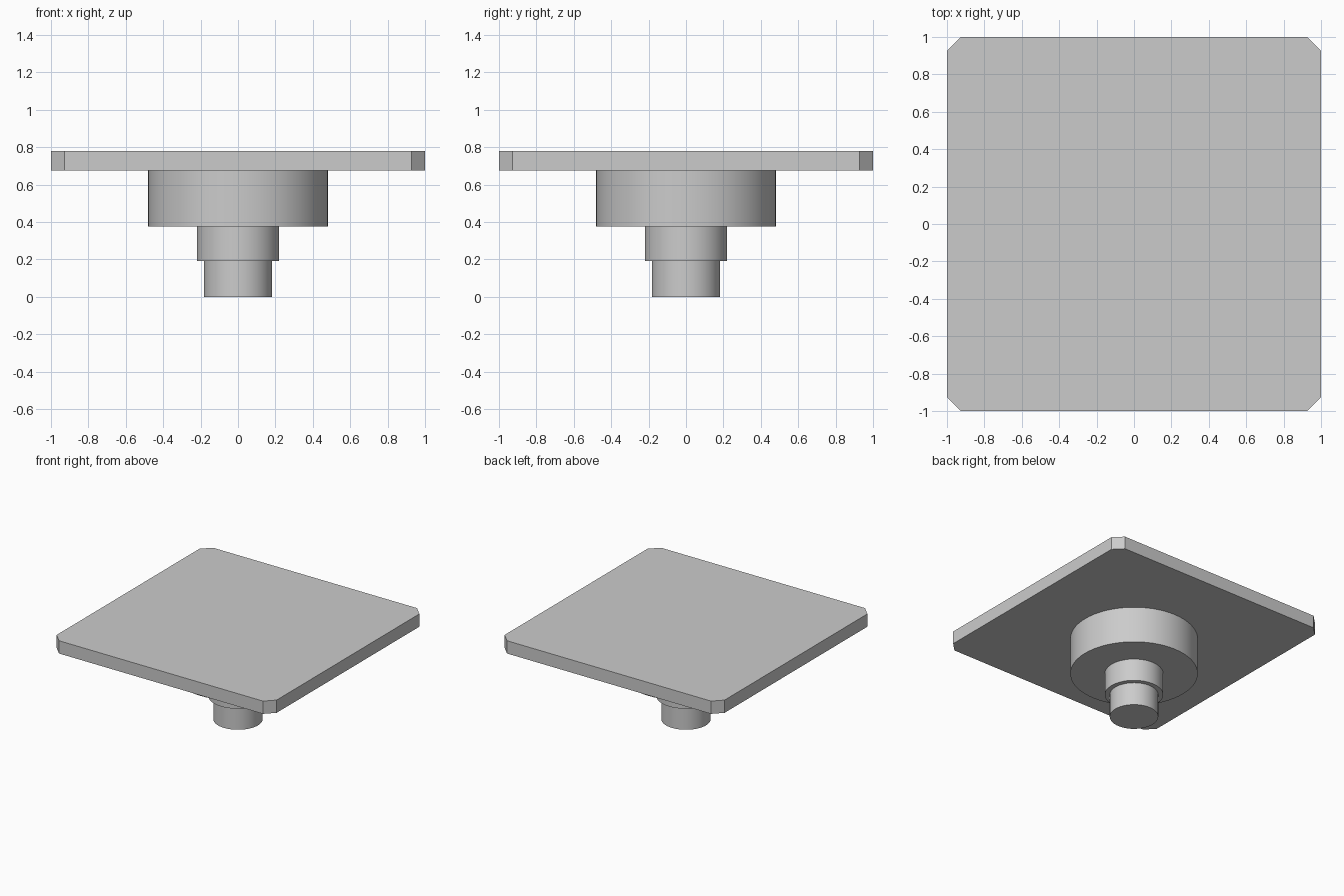
import bpy
import bmesh
import math

cube = bpy.data.objects.get("Cube")
if cube:
    bpy.data.objects.remove(cube, do_unlink=True)

GREY = (0.6, 0.6, 0.6, 1.0)
grey = bpy.data.materials.new("plain_grey")
grey.use_nodes = True
grey.diffuse_color = GREY
grey.node_tree.nodes["Principled BSDF"].inputs["Base Color"].default_value = GREY


def cylinder(name, radius, bottom, top):
    """Upright smooth-sided cylinder between two heights."""
    bpy.ops.mesh.primitive_cylinder_add(
        vertices=64, radius=radius, depth=top - bottom,
        location=(0, 0, (bottom + top) / 2))
    obj = bpy.context.object
    obj.name = name
    obj.data.materials.append(grey)
    bpy.ops.object.shade_smooth_by_angle(angle=math.radians(30))
    return obj


def chamfered_plate(name, half, chamfer, bottom, top):
    """Square plate with its four upright edges cut off flat."""
    bm = bmesh.new()
    bmesh.ops.create_cube(bm, size=2)
    bmesh.ops.scale(bm, vec=(half, half, (top - bottom) / 2), verts=bm.verts)
    upright = [e for e in bm.edges
               if abs(e.verts[0].co.z - e.verts[1].co.z) > 0.01]
    bmesh.ops.bevel(bm, geom=upright, offset=chamfer, segments=1,
                    affect='EDGES')
    mesh = bpy.data.meshes.new(name)
    bm.to_mesh(mesh)
    bm.free()
    mesh.materials.append(grey)
    obj = bpy.data.objects.new(name, mesh)
    obj.location.z = (bottom + top) / 2
    bpy.context.collection.objects.link(obj)
    return obj


# Square top plate
chamfered_plate("top_plate", 1.0, 0.073, 0.675, 0.78)

# Stepped round stem under the plate
for name, radius, bottom, top in (
        ("hub_disc", 0.48, 0.375, 0.675),
        ("upper_shaft", 0.22, 0.19, 0.375),
        ("lower_shaft", 0.183, 0.0, 0.19)):
    cylinder(name, radius, bottom, top)
